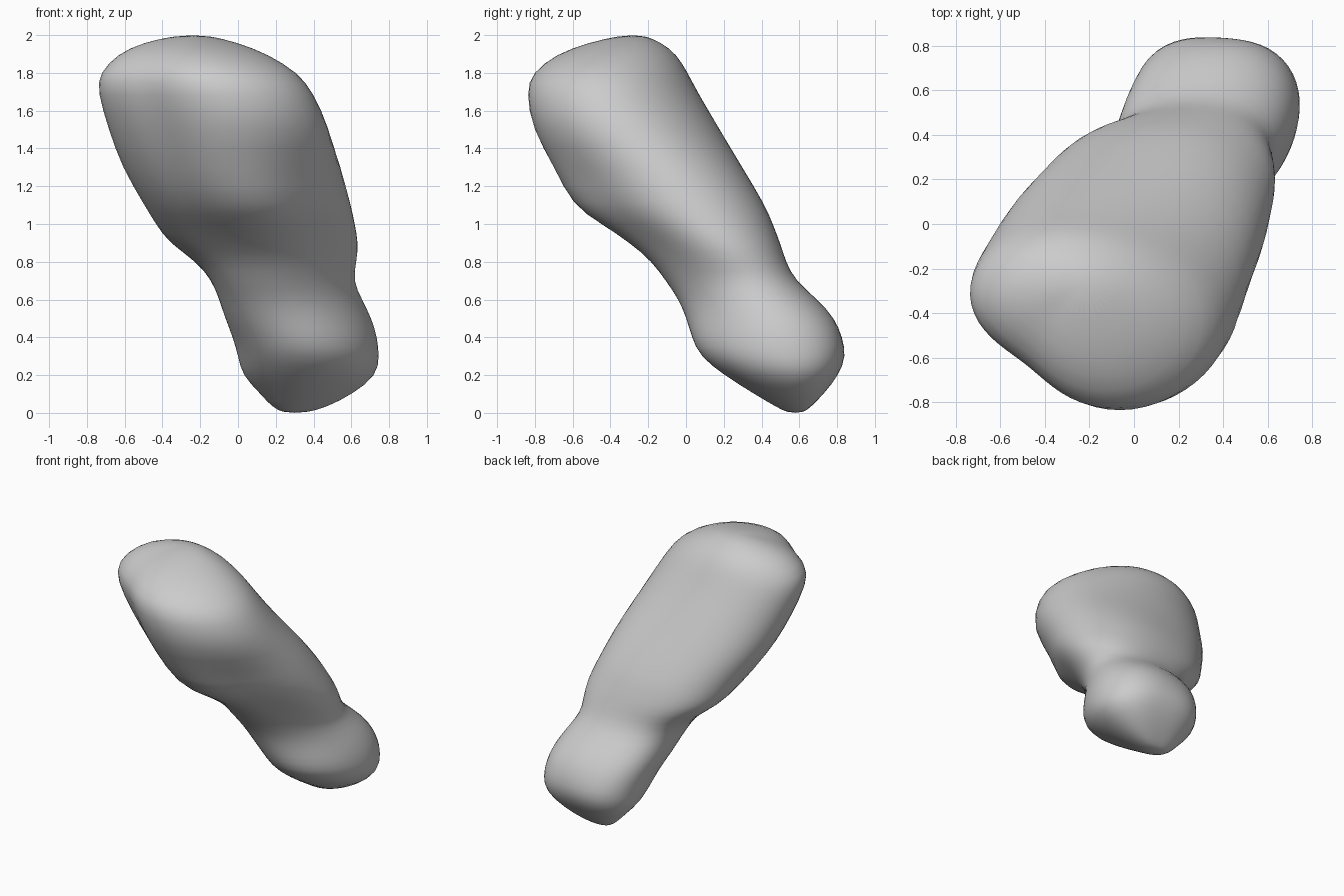
import bpy
import bmesh
from math import sin, cos, pi

default_cube = bpy.data.objects.get("Cube")
if default_cube:
    bpy.data.objects.remove(default_cube, do_unlink=True)

SEGMENTS = 32

# Horizontal sections: height, x min, x max, y min, y max
SECTIONS = [
    (0, .24, .36, .54, .62),
    (.03, .18, .47, .48, .66),
    (.1, .12, .61, .36, .73),
    (.2, .02, .74, .2, .81),
    (.3, 0, .75, .07, .85),
    (.4, -.03, .74, .03, .83),
    (.5, -.07, .71, 0, .79),
    (.6, -.1, .66, -.04, .7),
    (.7, -.14, .61, -.11, .58),
    (.8, -.22, .63, -.18, .53),
    (.9, -.37, .64, -.3, .5),
    (1, -.44, .62, -.45, .46),
    (1.1, -.5, .6, -.61, .42),
    (1.3, -.62, .55, -.7, .3),
    (1.5, -.69, .49, -.82, .18),
    (1.7, -.75, .4, -.85, .06),
    (1.8, -.74, .32, -.82, .01),
    (1.9, -.64, .16, -.69, -.05),
    (1.96, -.51, 0, -.52, -.13),
    (2, -.32, -.16, -.34, -.22),
]

# Swelling of the back left, back right, front right and front left corners
FOOT = (.2, .28, 0, -.06)
NECK = (.18, .04, .1, -.1)
MIDDLE = (.19, .13, -.2, -.19)
HEAD = (-.04, .06, -.27, .03)

# Each blend: start height, end height, swelling reached
BLENDS = [(.25, .6, NECK), (.65, 1, MIDDLE), (1.15, 1.6, HEAD)]


def ramp(value, start, end):
    """Smooth step from nought to one."""
    t = min(max((value - start) / (end - start), 0), 1)
    return t * t * (3 - 2 * t)


def corner_swelling(z):
    swelling = FOOT
    for start, end, target in BLENDS:
        t = ramp(z, start, end)
        swelling = [a + (b - a) * t for a, b in zip(swelling, target)]
    return swelling


def fit(values, low, high):
    """Spread values over the range from low to high."""
    least, most = min(values), max(values)
    return [low + (v - least) / (most - least) * (high - low) for v in values]


def section_points(z, x0, x1, y0, y1):
    """Oval with swollen or flattened corners, filling its bounds."""
    swelling = corner_swelling(z)
    xs, ys = [], []
    for i in range(SEGMENTS):
        angle = 2 * pi * i / SEGMENTS
        radius = 1
        for corner, amount in enumerate(swelling):
            facing = max(0, cos(angle - pi / 4 - corner * pi / 2))
            radius += amount * facing ** 4
        xs.append(radius * cos(angle))
        ys.append(radius * sin(angle))
    return [(x, y, z) for x, y in zip(fit(xs, x0, x1), fit(ys, y0, y1))]


# Two-lobed rock, lofted through its sections
bm = bmesh.new()
rings = [[bm.verts.new(p) for p in section_points(*s)] for s in SECTIONS]
for low, high in zip(rings, rings[1:]):
    for i in range(SEGMENTS):
        j = (i + 1) % SEGMENTS
        bm.faces.new((low[i], low[j], high[j], high[i]))
bm.faces.new(rings[0][::-1])
bm.faces.new(rings[-1])
for face in bm.faces:
    face.smooth = True
mesh = bpy.data.meshes.new("two_lobed_rock")
bm.to_mesh(mesh)
bm.free()

rock = bpy.data.objects.new("two_lobed_rock", mesh)
bpy.context.collection.objects.link(rock)
subdivision = rock.modifiers.new("soften", 'SUBSURF')
subdivision.levels = subdivision.render_levels = 1

# Stone colour
stone = bpy.data.materials.new("grey_stone")
stone.use_nodes = True
color = (.6, .6, .6, 1)
stone.diffuse_color = color
shader = stone.node_tree.nodes["Principled BSDF"]
shader.inputs["Base Color"].default_value = color
shader.inputs["Roughness"].default_value = .9
mesh.materials.append(stone)
